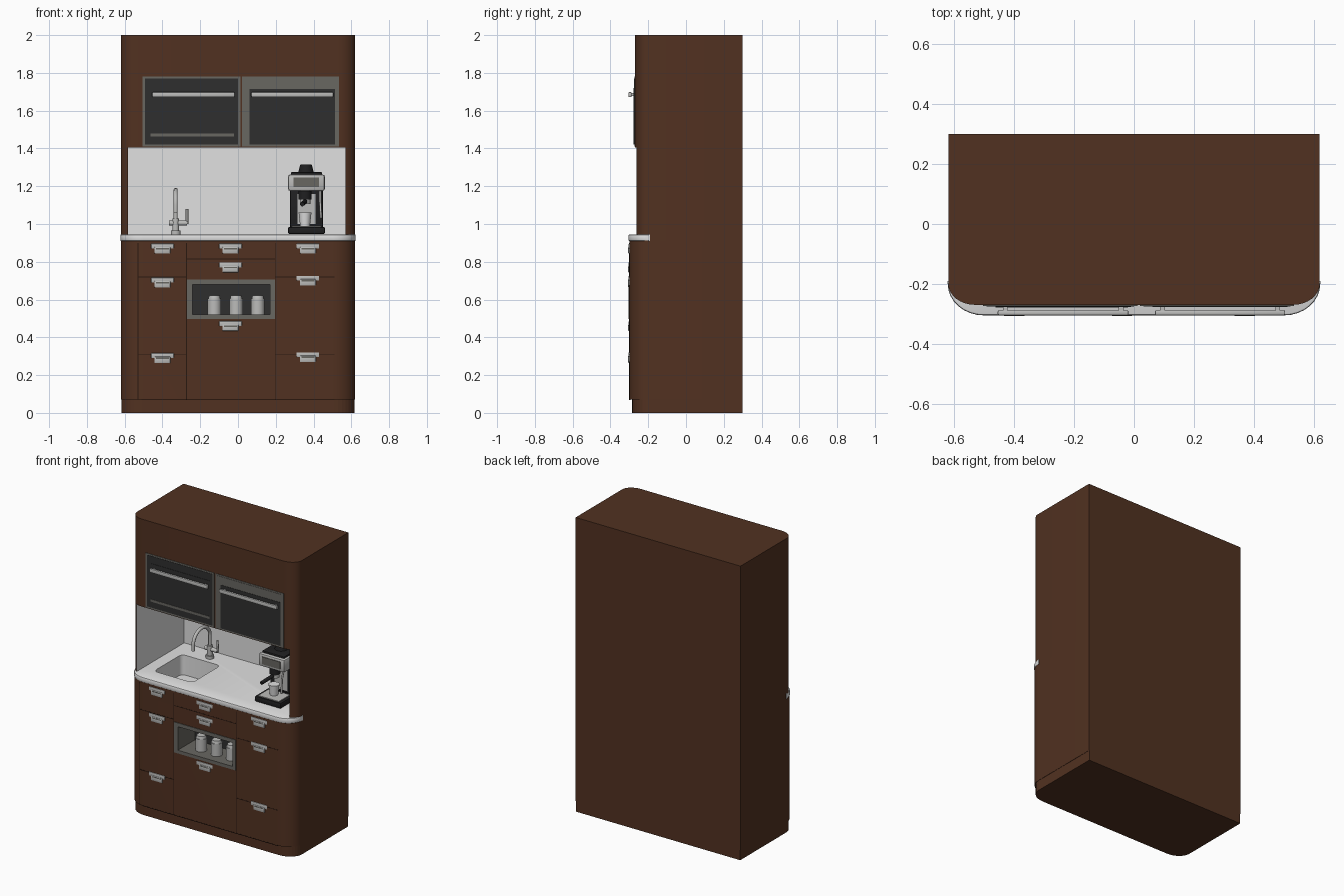
import bpy, bmesh, math
from mathutils import Vector

if "Cube" in bpy.data.objects:
    bpy.data.objects.remove(bpy.data.objects["Cube"])


def material(name, r, g, b):
    m = bpy.data.materials.new(name)
    m.diffuse_color = (r, g, b, 1)
    m.use_nodes = True
    m.node_tree.nodes["Principled BSDF"].inputs["Base Color"].default_value = m.diffuse_color
    return m


WOOD = material("brown_wood", 0.083, 0.031, 0.015)
SEAM = material("dark_seam", 0.022, 0.009, 0.005)
WHITE = material("white_stone", 0.75, 0.75, 0.75)
GLASS = material("dark_glass", 0.028, 0.028, 0.028)
FRAME = material("grey_frame", 0.14, 0.135, 0.12)
STEEL = material("light_steel", 0.5, 0.5, 0.49)
BLACK = material("black_plastic", 0.014, 0.014, 0.015)


def finish(name, bm, *mats):
    bmesh.ops.recalc_face_normals(bm, faces=bm.faces)
    me = bpy.data.meshes.new(name)
    bm.to_mesh(me)
    bm.free()
    ob = bpy.data.objects.new(name, me)
    bpy.context.collection.objects.link(ob)
    for m in mats:
        me.materials.append(m)
    return ob


def activate(ob):
    bpy.ops.object.select_all(action='DESELECT')
    ob.select_set(True)
    bpy.context.view_layer.objects.active = ob


def smooth(ob):
    activate(ob)
    bpy.ops.object.shade_smooth_by_angle(angle=math.radians(35))
    return ob


def box(name, x, y, z, mat, bevel=0.0, upright_only=False):
    """Box from (min, max) ranges, with optional rounded edges."""
    bm = bmesh.new()
    bmesh.ops.create_cube(bm, size=1)
    for v in bm.verts:
        v.co = Vector([(r[0] + r[1]) / 2 + c * (r[1] - r[0]) for r, c in zip((x, y, z), v.co)])
    if bevel:
        edges = [e for e in bm.edges if not upright_only
                 or abs(e.verts[0].co.z - e.verts[1].co.z) > 1e-5]
        bmesh.ops.bevel(bm, geom=edges, offset=bevel, segments=4 if upright_only else 2,
                        profile=0.5, affect='EDGES')
    ob = finish(name, bm, mat)
    return smooth(ob) if bevel else ob


def cylinder(name, x, y, z0, z1, r, mat, r2=None, segs=20):
    bm = bmesh.new()
    bmesh.ops.create_cone(bm, cap_ends=True, segments=segs, radius1=r,
                          radius2=r if r2 is None else r2, depth=z1 - z0)
    bmesh.ops.translate(bm, verts=bm.verts, vec=(x, y, (z0 + z1) / 2))
    return smooth(finish(name, bm, mat))


def rounded_slab(name, half, front, rx, ry, z0, z1, tail, mats, bevel=0.0):
    """Vertical extrusion with rounded front corners; tail = right rear outline."""
    side = [(half - rx + rx * math.sin(a), front + ry - ry * math.cos(a))
            for a in [i * math.pi / 16 for i in range(9)]] + tail
    outline = side + [(-px, py) for px, py in reversed(side)]
    bm = bmesh.new()
    face = bm.faces.new([bm.verts.new((px, py, z0)) for px, py in outline])
    ext = bmesh.ops.extrude_face_region(bm, geom=[face])
    bmesh.ops.translate(bm, vec=(0, 0, z1 - z0),
                        verts=[g for g in ext['geom'] if isinstance(g, bmesh.types.BMVert)])
    if bevel:
        edges = [e for e in bm.edges if abs(e.verts[0].co.z - e.verts[1].co.z) < 1e-6
                 and max(v.co.y for v in e.verts) < front + ry + 1e-4]
        bmesh.ops.bevel(bm, geom=edges, offset=bevel, segments=2, profile=0.5, affect='EDGES')
    return finish(name, bm, *mats)


def cut(ob, x, y, z, slot, round_r=0.0):
    """Cut a box out of ob and give the new inner faces a material slot."""
    cutter = box("cutter", x, y, z, ob.data.materials[slot], round_r, True)
    mod = ob.modifiers.new("cut", 'BOOLEAN')
    mod.operation, mod.solver, mod.object = 'DIFFERENCE', 'EXACT', cutter
    activate(ob)
    bpy.ops.object.modifier_apply(modifier=mod.name)
    bpy.data.objects.remove(cutter)
    e = 1e-4
    for p in ob.data.polygons:
        pts = [ob.data.vertices[i].co for i in p.vertices]
        if all(r[0] - e <= c[k] <= r[1] + e for c in pts for k, r in enumerate((x, y, z))):
            p.material_index = slot


def tube(name, points, r, mat):
    cu = bpy.data.curves.new(name, 'CURVE')
    cu.dimensions = '3D'
    cu.bevel_depth, cu.bevel_resolution, cu.use_fill_caps = r, 3, True
    sp = cu.splines.new('POLY')
    sp.points.add(len(points) - 1)
    for p, c in zip(sp.points, points):
        p.co = (*c, 1)
    sp.use_smooth = True
    ob = bpy.data.objects.new(name, cu)
    bpy.context.collection.objects.link(ob)
    cu.materials.append(mat)
    return ob


# Cabinet carcass: plinth, lower body, upper body
rounded_slab("plinth", 0.618, -0.285, 0.11, 0.09, 0, 0.07, [(0.618, 0.30)], [WOOD])
lower = rounded_slab("lower_cabinet", 0.62, -0.30, 0.12, 0.10, 0.07, 0.91,
                     [(0.62, 0.30)], [WOOD, WHITE, FRAME, GLASS])
upper = rounded_slab("upper_cabinet", 0.62, -0.27, 0.09, 0.07, 0.91, 2.0,
                     [(0.62, 0.30)], [WOOD, WHITE])
counter = rounded_slab("countertop", 0.622, -0.305, 0.12, 0.105, 0.91, 0.945,
                       [(0.622, -0.19), (0.60, -0.19), (0.60, 0.28)], [WHITE, WHITE], 0.007)

# Worktop recess, sink basin and open shelf
cut(upper, (-0.583, 0.57), (-0.40, 0.255), (0.90, 1.405), 1)
SINK_X, SINK_Y = (-0.50, -0.21), (-0.19, 0.11)
cut(counter, SINK_X, SINK_Y, (0.90, 0.96), 1, 0.03)
cut(lower, SINK_X, SINK_Y, (0.81, 0.93), 1, 0.03)
cut(lower, (-0.24, 0.17), (-0.32, -0.12), (0.52, 0.68), 2)
for p in lower.data.polygons:  # dark rear wall of the shelf
    if p.material_index == 2 and abs(p.normal.y) > 0.9:
        p.material_index = 3
for ob in (lower, upper, counter):
    smooth(ob)
cylinder("sink_drain", -0.355, -0.04, 0.809, 0.814, 0.025, STEEL)

# Shelf frame
for n, x, z in (("top", (-0.27, 0.195), (0.68, 0.705)), ("bottom", (-0.27, 0.195), (0.498, 0.52)),
                ("left", (-0.27, -0.24), (0.52, 0.68)), ("right", (0.17, 0.195), (0.52, 0.68))):
    box("shelf_frame_" + n, x, (-0.304, -0.29), z, FRAME)

# Storage jars on the shelf
for x in (-0.125, -0.01, 0.105):
    cylinder("jar", x, -0.215, 0.52, 0.605, 0.036, STEEL)
    cylinder("jar_lid", x, -0.215, 0.605, 0.622, 0.032, STEEL, 0.028)

# Door and drawer seams
for x, z0, z1 in ((-0.53, 0.07, 0.90), (-0.272, 0.07, 0.90), (0.197, 0.07, 0.90)):
    box("vertical_seam", (x - 0.002, x + 0.002), (-0.301, -0.295), (z0, z1), SEAM)
for x0, x1, z in ((-0.53, -0.272, 0.31), (-0.53, -0.272, 0.72), (0.197, 0.51, 0.31),
                  (0.197, 0.51, 0.72), (-0.272, 0.197, 0.815), (-0.51, 0.51, 0.07)):
    box("horizontal_seam", (x0, x1), (-0.301, -0.295), (z - 0.002, z + 0.002), SEAM)

# Shallow cup handles
for x, z in ((-0.40, 0.87), (-0.40, 0.69), (-0.40, 0.29), (-0.04, 0.87), (-0.04, 0.77),
             (-0.04, 0.46), (0.37, 0.87), (0.37, 0.70), (0.37, 0.295)):
    box("handle_plate", (x - 0.06, x + 0.06), (-0.304, -0.296), (z, z + 0.026), STEEL, 0.003)
    box("handle_cup", (x - 0.042, x + 0.042), (-0.306, -0.296), (z - 0.026, z + 0.008), STEEL, 0.003)
    box("handle_slot", (x - 0.034, x + 0.034), (-0.3065, -0.30), (z - 0.004, z + 0.003), FRAME)

# Upper glass doors with bar handles
for x0, x1, rim, g0, g1 in ((-0.505, 0.012, GLASS, 1.46, 1.72), (0.02, 0.535, FRAME, 1.42, 1.715)):
    box("door_backing", (x0, x1), (-0.273, -0.26), (1.41, 1.78), FRAME)
    box("door_rim", (x0 + 0.012, x1 - 0.012), (-0.275, -0.265), (1.42, 1.77), rim)
    box("door_glass", (x0 + 0.042, x1 - 0.022), (-0.277, -0.265), (g0, g1), GLASS)
    box("door_handle", (x0 + 0.05, x1 - 0.03), (-0.305, -0.288), (1.672, 1.698), STEEL, 0.005)
    for x in (x0 + 0.075, x1 - 0.055):
        box("handle_post", (x - 0.008, x + 0.008), (-0.292, -0.27), (1.677, 1.693), STEEL)
box("door_lower_trim", (-0.463, -0.02), (-0.279, -0.27), (1.462, 1.478), FRAME)

# Tap with arched spout and side lever
cylinder("tap_base", -0.33, 0.17, 0.945, 0.965, 0.026, STEEL)
cylinder("tap_body", -0.33, 0.17, 0.96, 1.03, 0.018, STEEL)
arc = [(-0.33, 0.08 + 0.09 * math.cos(a), 1.10 + 0.08 * math.sin(a))
       for a in [i * math.pi / 12 for i in range(13)]]
tube("tap_spout", [(-0.33, 0.17, 0.99)] + arc + [(-0.33, -0.01, 1.06)], 0.011, STEEL)
tube("tap_crossbar", [(-0.365, 0.17, 1.005), (-0.27, 0.17, 1.005)], 0.014, STEEL)
tube("tap_lever", [(-0.27, 0.17, 1.0), (-0.27, 0.165, 1.08)], 0.007, STEEL)

# Coffee machine
box("machine_base", (0.265, 0.46), (-0.20, 0.05), (0.947, 0.985), BLACK, 0.008)
box("drip_tray", (0.285, 0.44), (-0.19, -0.07), (0.983, 0.99), STEEL)
box("machine_column", (0.275, 0.45), (-0.05, 0.05), (0.98, 1.18), BLACK, 0.008)
box("machine_panel", (0.315, 0.41), (-0.056, -0.04), (1.0, 1.16), STEEL)
box("machine_head", (0.265, 0.46), (-0.16, 0.05), (1.175, 1.262), STEEL, 0.012)
box("head_panel", (0.295, 0.43), (-0.164, -0.15), (1.195, 1.245), FRAME)
box("machine_lid", (0.28, 0.445), (-0.14, 0.04), (1.26, 1.275), BLACK, 0.005)
cylinder("bean_hopper", 0.36, -0.05, 1.27, 1.315, 0.042, BLACK, 0.03)
cylinder("brew_group", 0.355, -0.11, 1.13, 1.18, 0.034, BLACK)
cylinder("filter_cup", 0.355, -0.11, 1.105, 1.132, 0.028, STEEL)
tube("filter_handle", [(0.355, -0.13, 1.12), (0.34, -0.235, 1.105)], 0.012, BLACK)
cylinder("coffee_cup", 0.355, -0.12, 0.99, 1.06, 0.026, WHITE, 0.034)
tube("steam_pipe", [(0.435, -0.13, 1.18), (0.435, -0.15, 1.12), (0.44, -0.16, 1.03)], 0.006, STEEL)
